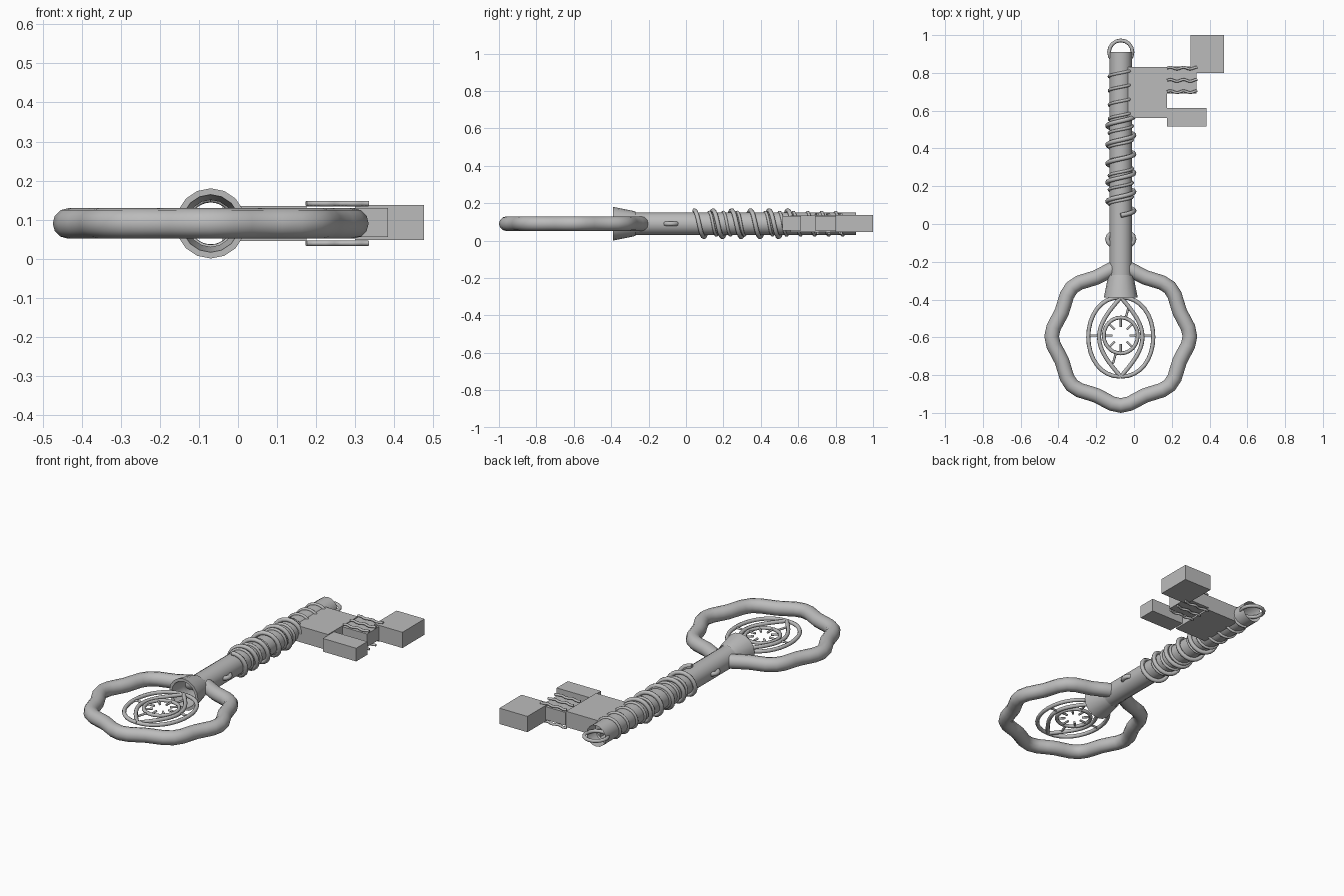
import bpy, bmesh, math
from math import sin, cos, pi

if "Cube" in bpy.data.objects:
    bpy.data.objects.remove(bpy.data.objects["Cube"])

CX, CZ = -0.07, 0.09      # axis of the shaft
BOW_Y = -0.595            # middle of the bow

iron = bpy.data.materials.new("iron grey")
iron.use_nodes = True
GREY = (0.5, 0.5, 0.5, 1)
iron.diffuse_color = GREY
iron.node_tree.nodes["Principled BSDF"].inputs["Base Color"].default_value = GREY


def finish(obj, angle=35):
    obj.data.materials.append(iron)
    bpy.ops.object.select_all(action='DESELECT')
    obj.select_set(True)
    bpy.context.view_layer.objects.active = obj
    if obj.type == 'CURVE':
        bpy.ops.object.convert(target='MESH')
        obj = bpy.context.object
    bpy.ops.object.shade_smooth_by_angle(angle=math.radians(angle))
    return obj


def wire(name, paths, radius, closed=False, res=2):
    """Round wire along one or more lists of points."""
    curve = bpy.data.curves.new(name, 'CURVE')
    curve.dimensions = '3D'
    curve.bevel_depth = radius
    curve.bevel_resolution = res
    curve.use_fill_caps = not closed
    for pts in paths:
        s = curve.splines.new('POLY')
        s.points.add(len(pts) - 1)
        for p, co in zip(s.points, pts):
            p.co = (*co, 1)
        s.use_cyclic_u = closed
    obj = bpy.data.objects.new(name, curve)
    bpy.context.collection.objects.link(obj)
    return finish(obj, 50)


def loop(cy, rx, ry, n):
    return [(CX + rx * cos(2 * pi * i / n), cy + ry * sin(2 * pi * i / n), CZ) for i in range(n)]


def box(name, x0, x1, y0, y1, z0, z1):
    bpy.ops.mesh.primitive_cube_add(size=1, location=((x0 + x1) / 2, (y0 + y1) / 2, (z0 + z1) / 2))
    obj = bpy.context.object
    obj.name = name
    obj.scale = (x1 - x0, y1 - y0, z1 - z0)
    bpy.ops.object.transform_apply(location=False, rotation=False)
    finish(obj)


def tube(name, profile, sides):
    """Open lathe about the shaft axis from (y, radius) pairs."""
    bm = bmesh.new()
    rings = [[bm.verts.new((CX + r * cos(2 * pi * i / sides), y, CZ + r * sin(2 * pi * i / sides)))
              for i in range(sides)] for y, r in profile]
    for a, b in zip(rings, rings[1:]):
        for i in range(sides):
            j = (i + 1) % sides
            bm.faces.new((a[i], b[i], b[j], a[j]))
    bmesh.ops.recalc_face_normals(bm, faces=bm.faces)
    mesh = bpy.data.meshes.new(name)
    bm.to_mesh(mesh)
    bm.free()
    obj = bpy.data.objects.new(name, mesh)
    bpy.context.collection.objects.link(obj)
    finish(obj)


def coil(name, y0, y1, pitch, r, thick):
    n = int((y1 - y0) / pitch * 20)
    pts = []
    for i in range(n + 1):
        y = y0 + (y1 - y0) * i / n
        t = 2 * pi * (y - y0) / pitch
        pts.append((CX + r * sin(t), y, CZ + r * cos(t)))
    wire(name, [pts], thick)


# Bow: lobed ring
ring = []
for i in range(48):
    a = 2 * pi * i / 48
    r = 0.352 + 0.014 * cos(8 * a)
    ring.append((CX + r * cos(a), BOW_Y + r * sin(a), CZ))
wire("bow_ring", [ring], 0.039, closed=True, res=4)

# Hollow shaft and flared collar
tube("shaft", [(-0.3, 0.06), (0.91, 0.06)], 16)
tube("collar", [(-0.27, 0.065), (-0.29, 0.07), (-0.39, 0.09), (-0.39, 0.074), (-0.27, 0.06)], 16)

# Small loops through the shaft
wire("tip_loop", [loop(0.91, 0.062, 0.062, 16)], 0.01, closed=True)
wire("side_loop", [loop(-0.08, 0.07, 0.045, 16)], 0.013, closed=True)

# Wrapped wires
coil("thick_coil", 0.045, 0.57, 0.1, 0.071, 0.012)
coil("thin_coil", 0.05, 0.84, 0.075, 0.062, 0.008)

# Bit plate and teeth
box("bit_plate", CX + 0.03, 0.175, 0.56, 0.83, 0.045, 0.135)
box("bit_bridge", 0.175, 0.33, 0.69, 0.835, 0.055, 0.13)
box("large_tooth", 0.30, 0.477, 0.80, 1.0, 0.047, 0.137)
box("small_tooth", 0.175, 0.385, 0.515, 0.615, 0.055, 0.13)

# Wavy wires above and below the bridge
waves = []
for z in (0.039, 0.141):
    for y in (0.70, 0.76, 0.825):
        waves.append([(0.175 + 0.01 * i, y + 0.005 * sin(i * 0.9), z) for i in range(17)])
wire("bit_wires", waves, 0.007)

# Pendant: two almonds, a round eye and its spokes
wire("eye_ring", [loop(BOW_Y + 0.005, 0.09, 0.095, 24)], 0.01, closed=True)
almonds = []
for width, power in ((0.115, 1.0), (0.172, 0.9)):
    for side in (-1, 1):
        almonds.append([(CX + side * width * sin(pi * i / 16) ** power,
                         BOW_Y - 0.003 - 0.21 * cos(pi * i / 16) ** 1 if width > 0.15
                         else BOW_Y - 0.003 + 0.21 * (i / 8 - 1), CZ) for i in range(17)])
wire("eye_almonds", almonds, 0.011)


def spoke(a, r0, r1):
    return [(CX + r * cos(a), BOW_Y + 0.005 + r * sin(a), CZ) for r in (r0, r1)]


spokes = [spoke(pi * k / 4, 0.045, 0.09) for k in range(8)]
spokes += [spoke(a, 0.11, 0.175) for a in (0, pi)]
spokes += [spoke(a, 0.09, 0.155) for a in (1.3, 1.3 + pi)]
wire("eye_spokes", spokes, 0.006)
